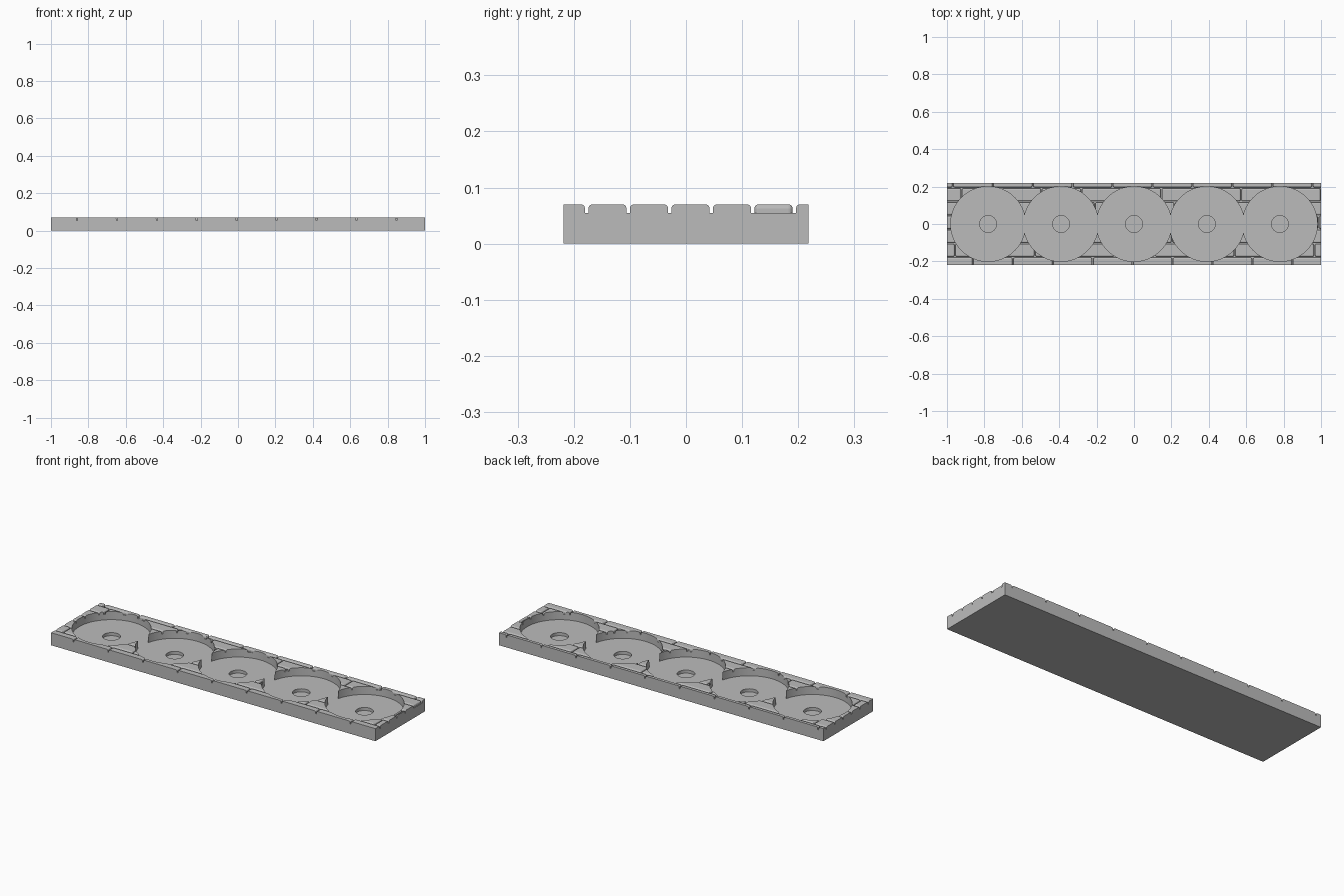
import bpy
import bmesh
import math
from mathutils import Matrix, Vector

cube = bpy.data.objects.get("Cube")
if cube:
    bpy.data.objects.remove(cube, do_unlink=True)

HALF_Y, TOP, JOINT_Z = 0.218, 0.07, 0.055
POCKET_Z, HOLE_Z = 0.025, 0.008
ROW, BRICK, GAP, ROUND = 0.074, 0.2135, 0.006, 0.007

stone = bpy.data.materials.new("stone grey")
stone.use_nodes = True
stone.diffuse_color = (0.5, 0.5, 0.5, 1)
stone.node_tree.nodes["Principled BSDF"].inputs["Base Color"].default_value = (0.5, 0.5, 0.5, 1)


def make_object(name, bm):
    mesh = bpy.data.meshes.new(name)
    bm.to_mesh(mesh)
    bm.free()
    mesh.materials.append(stone)
    obj = bpy.data.objects.new(name, mesh)
    bpy.context.collection.objects.link(obj)
    return obj


def add_box(bm, low, high):
    low, high = Vector(low), Vector(high)
    place = Matrix.Translation((low + high) / 2) @ Matrix.Diagonal((*(high - low), 1))
    return bmesh.ops.create_cube(bm, size=1, matrix=place)["verts"]


def box(name, low, high):
    bm = bmesh.new()
    add_box(bm, low, high)
    return make_object(name, bm)


def cylinder(name, x, radius, bottom):
    bm = bmesh.new()
    bmesh.ops.create_cone(bm, cap_ends=True, segments=96, radius1=radius, radius2=radius,
                          depth=0.2, matrix=Matrix.Translation((x, 0, bottom + 0.1)))
    return make_object(name, bm)


def combine(target, tool, operation):
    mod = target.modifiers.new(operation.lower(), 'BOOLEAN')
    mod.operation, mod.solver, mod.object = operation, 'EXACT', tool
    bpy.context.view_layer.objects.active = target
    bpy.ops.object.modifier_apply(modifier=mod.name)
    bpy.data.objects.remove(tool, do_unlink=True)


# Paving bricks with rounded tops, laid past the tray edges
first_joint = [-0.861, -0.957, -0.865, -0.935, -0.85, -0.922, -0.968]
bm = bmesh.new()
for row, start in enumerate(first_joint):
    y = -0.251 + row * ROW
    for i in range(-1, 10):
        x = start + i * BRICK
        verts = add_box(bm, (x + GAP / 2, y + GAP / 2, JOINT_Z - 0.01),
                        (x + BRICK - GAP / 2, y + ROW - GAP / 2, TOP))
        edges = {e for v in verts for e in v.link_edges
                 if max(w.co.z for w in e.verts) > TOP - 0.001}
        bmesh.ops.bevel(bm, geom=list(edges), offset=ROUND, segments=3,
                        profile=0.5, affect='EDGES')
bricks = make_object("paving_bricks", bm)

# Solid tray below the joints, joined to the bricks and trimmed square
tray = box("paved_tray", (-1.4, -0.4, -0.1), (1.4, 0.4, JOINT_Z))
combine(tray, bricks, 'UNION')
combine(tray, box("trim_block", (-1, -HALF_Y, 0), (1, HALF_Y, 0.2)), 'INTERSECT')

# Overlapping round pockets, each with a small central recess
for i in range(-2, 3):
    combine(tray, cylinder("pocket_cutter", i * 0.39, 0.2, POCKET_Z), 'DIFFERENCE')
for i in range(-2, 3):
    combine(tray, cylinder("recess_cutter", i * 0.39, 0.045, HOLE_Z), 'DIFFERENCE')

bpy.ops.object.select_all(action='DESELECT')
tray.select_set(True)
bpy.context.view_layer.objects.active = tray
bpy.ops.object.shade_smooth_by_angle(angle=math.radians(10))
